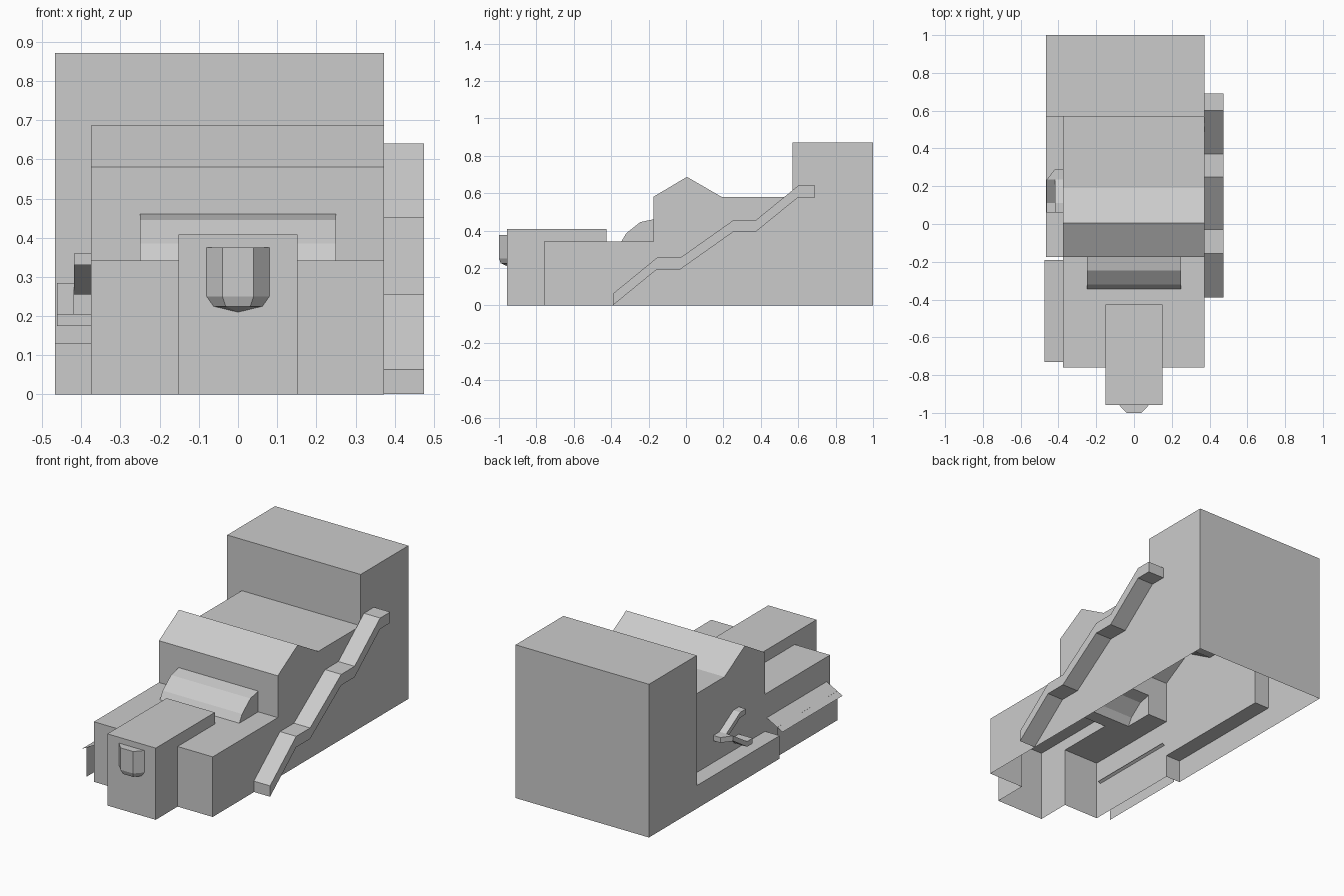
import bpy
import bmesh

cube = bpy.data.objects.get("Cube")
if cube:
    bpy.data.objects.remove(cube, do_unlink=True)

GREY = (0.6, 0.6, 0.6, 1.0)
mat = bpy.data.materials.new("plain grey")
mat.use_nodes = True
mat.diffuse_color = GREY
mat.node_tree.nodes["Principled BSDF"].inputs["Base Color"].default_value = GREY


def finish(name, bm, closed=True):
    if closed:
        bmesh.ops.recalc_face_normals(bm, faces=bm.faces)
    mesh = bpy.data.meshes.new(name)
    bm.to_mesh(mesh)
    bm.free()
    mesh.materials.append(mat)
    obj = bpy.data.objects.new(name, mesh)
    bpy.context.collection.objects.link(obj)
    return obj


def prism(name, points, axis, low, high):
    """Extrude a (y, z) outline along x, or an (x, y) outline along z."""
    place = (lambda a, b, t: (t, a, b)) if axis == "x" else (lambda a, b, t: (a, b, t))
    bm = bmesh.new()
    rings = [[bm.verts.new(place(a, b, t)) for a, b in points] for t in (low, high)]
    for ring in rings:
        bm.faces.new(ring)
    count = len(points)
    for i in range(count):
        j = (i + 1) % count
        bm.faces.new((rings[0][i], rings[0][j], rings[1][j], rings[1][i]))
    return finish(name, bm)


def ribbon(name, top, drop, x0, x1):
    """Sloping flight with the underside a fixed drop below its top."""
    under = [(y, z - drop) for y, z in reversed(top)]
    return prism(name, top + under, "x", x0, x1)


def sheet(name, section, y0, y1):
    """Thin open sheet from an (x, z) line run along y."""
    bm = bmesh.new()
    ends = [[bm.verts.new((x, y, z)) for x, z in section] for y in (y0, y1)]
    for i in range(len(section) - 1):
        bm.faces.new((ends[0][i], ends[0][i + 1], ends[1][i + 1], ends[1][i]))
    return finish(name, bm, closed=False)


LEFT, RIGHT, OUTER = 0.373, -0.375, -0.467

# Main hall with stepped roof and a low ridge
hall = prism("main_hall", [(-0.76, 0), (-0.76, 0.342), (-0.175, 0.342), (-0.175, 0.58),
                           (0.005, 0.687), (0.19, 0.58), (0.7, 0.58), (0.7, 0)],
             "x", RIGHT, LEFT)

# Rear tower, side ledge, front porch and curved vent, merged into one shell
parts = [
    prism("rear_tower", [(0.57, 0), (0.57, 0.872), (1, 0.872), (1, 0)], "x", OUTER, LEFT),
    prism("side_ledge", [(-0.175, 0), (-0.175, 0.131), (0.65, 0.131), (0.65, 0)],
          "x", OUTER, -0.3),
    prism("front_porch", [(-0.957, 0), (-0.957, 0.408), (-0.425, 0.408), (-0.425, 0)],
          "x", -0.152, 0.152),
    prism("roof_vent", [(-0.345, 0.342), (-0.32, 0.385), (-0.245, 0.445), (-0.175, 0.46),
                        (-0.1, 0.46), (-0.1, 0.3), (-0.345, 0.3)], "x", -0.25, 0.25),
]
for part in parts:
    mod = hall.modifiers.new(part.name, "BOOLEAN")
    mod.operation = "UNION"
    mod.solver = "EXACT"
    mod.object = part
bpy.context.view_layer.update()
merged = bpy.data.meshes.new_from_object(
    hall.evaluated_get(bpy.context.evaluated_depsgraph_get()))
hall.modifiers.clear()
hall.data = merged
for part in parts:
    bpy.data.objects.remove(part, do_unlink=True)

# The shell is open underneath
bm = bmesh.new()
bm.from_mesh(merged)
floor = [f for f in bm.faces if all(v.co.z < 0.001 for v in f.verts)]
bmesh.ops.delete(bm, geom=floor, context="FACES")
bm.to_mesh(merged)
bm.free()

# Bay window: half-hexagon plan tapering to a point below
bm = bmesh.new()
plan = [(-0.08, 0), (-0.04, -0.043), (0.04, -0.043), (0.08, 0)]
rings = [[bm.verts.new((x * s, -0.957 + y * s, z)) for x, y in plan]
         for z, s in ((0.375, 1), (0.25, 1), (0.225, 0.78))]
tip = bm.verts.new((0, -0.957, 0.21))
bm.faces.new(rings[0])
for upper, lower in zip(rings, rings[1:]):
    for i in range(3):
        bm.faces.new((upper[i], upper[i + 1], lower[i + 1], lower[i]))
for i in range(3):
    bm.faces.new((rings[2][i], rings[2][i + 1], tip))
finish("bay_window", bm)

# Long stair up the left wall
ribbon("long_stair", [(-0.39, 0.063), (-0.155, 0.255), (-0.03, 0.255), (0.25, 0.453),
                      (0.37, 0.453), (0.6, 0.64), (0.69, 0.64)], 0.062, LEFT, 0.475)

# Small switchback stair on the right wall
MID = -0.419
ribbon("lower_flight", [(0.11, 0.205), (0.235, 0.285)], 0.03, -0.462, MID)
ribbon("upper_flight", [(0.06, 0.36), (0.11, 0.36), (0.235, 0.285)], 0.03, MID, RIGHT)
ribbon("lower_landing", [(0.06, 0.205), (0.11, 0.205)], 0.03, -0.462, RIGHT)
prism("middle_landing", [(-0.462, 0.235), (MID, 0.29), (RIGHT, 0.29), (RIGHT, 0.235)],
      "z", 0.255, 0.285)

# Sloping awning and the wall beneath it
sheet("awning", [(-0.475, 0.148), (-0.36, 0.21)], -0.73, -0.19)
sheet("awning_wall", [(-0.442, 0), (-0.442, 0.166)], -0.73, -0.19)
